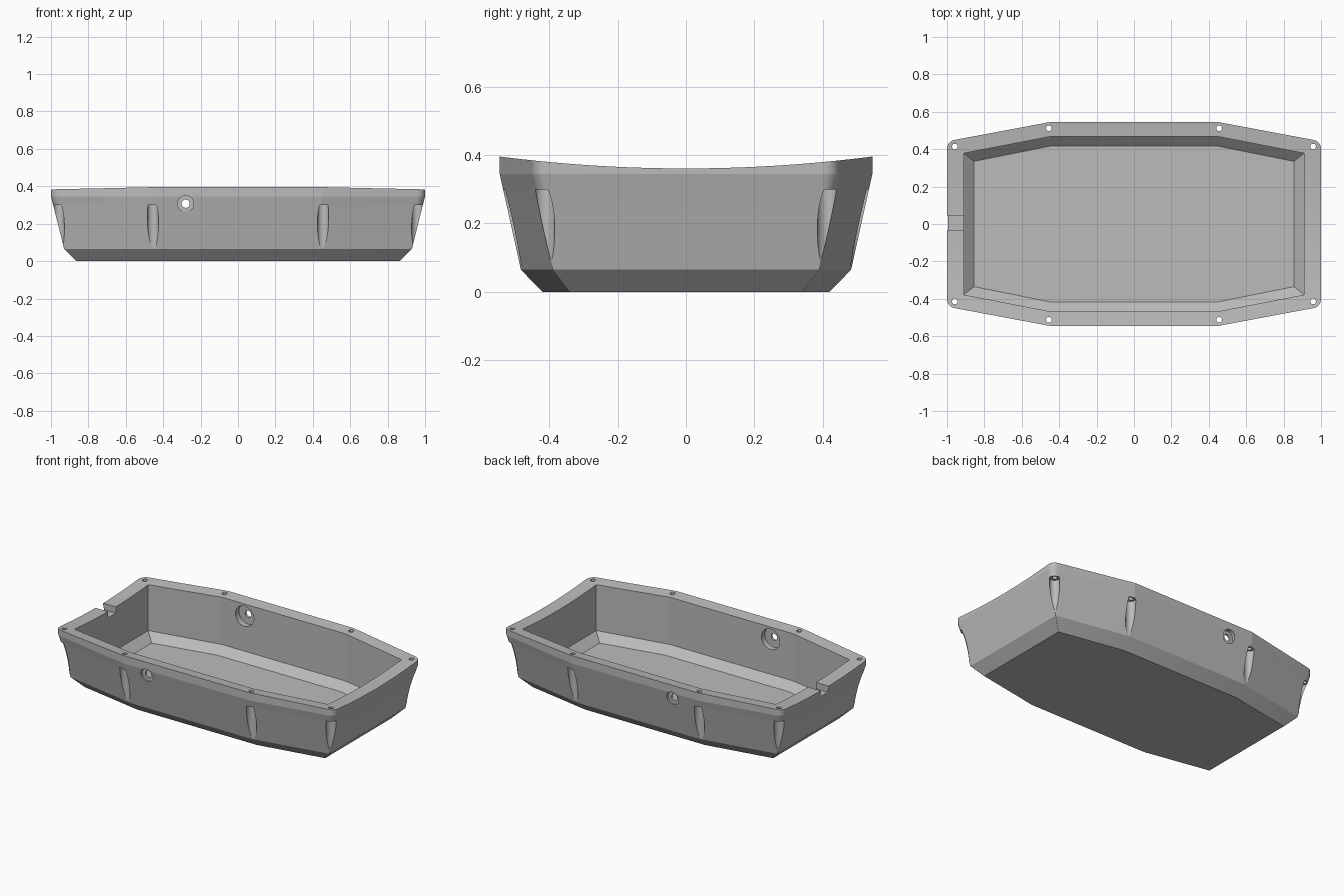
import bpy, bmesh, math
from mathutils import Vector, Matrix

cube = bpy.data.objects.get("Cube")
if cube:
    bpy.data.objects.remove(cube)

grey = bpy.data.materials.new("mid_grey")
grey.use_nodes = True
grey.diffuse_color = (0.5, 0.5, 0.5, 1)
grey.node_tree.nodes["Principled BSDF"].inputs["Base Color"].default_value = (0.5, 0.5, 0.5, 1)


def make(name, bm):
    bmesh.ops.recalc_face_normals(bm, faces=bm.faces[:])
    mesh = bpy.data.meshes.new(name)
    bm.to_mesh(mesh)
    bm.free()
    mesh.materials.append(grey)
    obj = bpy.data.objects.new(name, mesh)
    bpy.context.collection.objects.link(obj)
    return obj


def outline(end_x, corner_y, mid_y, mid_x, r, steps):
    """Eight-sided plan with eased end corners, mirrored from one quarter."""
    c = Vector((end_x, corner_y))
    m = Vector((mid_x, mid_y))
    a = c - Vector((0, r))
    b = c + (m - c).normalized() * r
    q = [c]
    if steps:
        ts = [i / steps for i in range(steps + 1)]
        q = [a * (1 - t) ** 2 + c * 2 * t * (1 - t) + b * t * t for t in ts]
    q.append(m)
    half = q + [Vector((-p.x, p.y)) for p in reversed(q)]
    return half + [Vector((-p.x, -p.y)) for p in half]


def loft(name, levels, steps):
    """Skin stacked outlines: (z, end_x, corner_y, mid_y, mid_x, corner radius)."""
    bm = bmesh.new()
    rings = [[bm.verts.new((p.x, p.y, z)) for p in outline(*spec, steps)] for z, *spec in levels]
    n = len(rings[0])
    for lo, hi in zip(rings, rings[1:]):
        for i in range(n):
            j = (i + 1) % n
            bm.faces.new((lo[i], lo[j], hi[j], hi[i]))
    bm.faces.new(rings[0])
    bm.faces.new(rings[-1])
    return make(name, bm)


def rod(name, centre, radius, length, axis="Z", sides=48):
    bm = bmesh.new()
    rot = Matrix.Rotation(math.pi / 2, 4, "X") if axis == "Y" else Matrix()
    bmesh.ops.create_cone(bm, cap_ends=True, segments=sides, radius1=radius, radius2=radius,
                          depth=length, matrix=Matrix.Translation(centre) @ rot)
    return make(name, bm)


def block(name, centre, size):
    bm = bmesh.new()
    bmesh.ops.create_cube(bm, size=1, matrix=Matrix.Translation(centre) @ Matrix.Diagonal((*size, 1)))
    return make(name, bm)


def cut(target, cutter):
    mod = target.modifiers.new("cut", "BOOLEAN")
    mod.operation = "DIFFERENCE"
    mod.solver = "EXACT"
    mod.object = cutter
    bpy.ops.object.select_all(action="DESELECT")
    bpy.context.view_layer.objects.active = target
    target.select_set(True)
    bpy.ops.object.modifier_apply(modifier=mod.name)
    bpy.data.objects.remove(cutter)


# Outer body: chamfered base, flared walls, upright rim
tray = loft("tray", [
    (0.0, 0.865, 0.34, 0.42, 0.43, 0.002),
    (0.065, 0.93, 0.39, 0.483, 0.44, 0.002),
    (0.30, 0.988, 0.432, 0.535, 0.448, 0.04),
    (0.345, 1.0, 0.442, 0.545, 0.45, 0.045),
    (0.50, 1.0, 0.442, 0.545, 0.45, 0.045)], 12)

# Hollow interior with sloped floor edge
cut(tray, loft("hollow", [
    (0.03, 0.855, 0.335, 0.418, 0.44, 0),
    (0.08, 0.91, 0.378, 0.468, 0.445, 0),
    (0.60, 0.91, 0.378, 0.468, 0.445, 0)], 0))

# Sagging top surface
bm = bmesh.new()
ys = [-0.7 + 1.4 * i / 40 for i in range(41)]
profile = [(y, 0.361 + 0.117 * y * y) for y in ys] + [(0.7, 0.8), (-0.7, 0.8)]
face = bm.faces.new([bm.verts.new((-1.2, y, z)) for y, z in profile])
ext = bmesh.ops.extrude_face_region(bm, geom=[face])
bmesh.ops.translate(bm, vec=(2.4, 0, 0), verts=[v for v in ext["geom"] if isinstance(v, bmesh.types.BMVert)])
cut(tray, make("rim_trim", bm))

# Screw recesses in the walls and screw holes through the rim
for x, y in ((0.455, 0.512), (0.958, 0.414)):
    for sx in (-1, 1):
        for sy in (-1, 1):
            cut(tray, rod("screw_recess", (sx * x, sy * y, 0.18), 0.03, 0.24))
            cut(tray, rod("screw_hole", (sx * x, sy * y, 0.36), 0.015, 0.2, sides=32))

# Stepped side ports: outer recess, through hole, inner recess
for s in (-1, 1):
    cut(tray, rod("port_outer", (-0.28, s * 0.57, 0.307), 0.043, 0.1, "Y"))
    cut(tray, rod("port_hole", (-0.28, s * 0.5, 0.307), 0.022, 0.2, "Y"))
    cut(tray, rod("port_inner", (-0.28, s * 0.455, 0.307), 0.066, 0.1, "Y"))

# Cable notch in the right end of the rim
cut(tray, block("cable_notch", (-0.96, 0.005, 0.42), (0.2, 0.08, 0.2)))

bpy.ops.object.select_all(action="DESELECT")
tray.select_set(True)
bpy.context.view_layer.objects.active = tray
bpy.ops.object.shade_smooth_by_angle(angle=math.radians(10))
